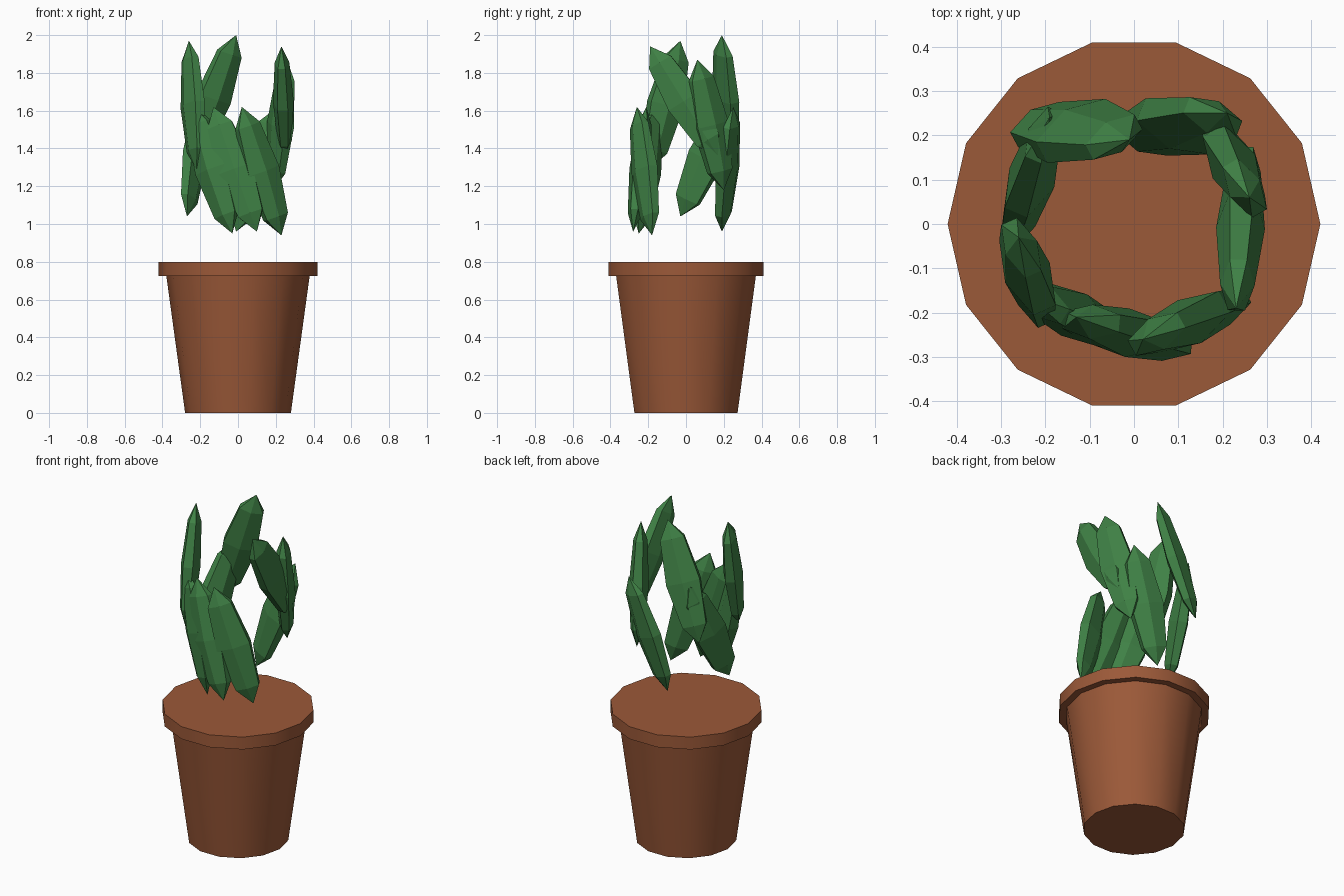
import bpy, bmesh, math
from mathutils import Vector, Matrix

if "Cube" in bpy.data.objects:
    bpy.data.objects.remove(bpy.data.objects["Cube"])


def material(name, rgb):
    m = bpy.data.materials.new(name)
    m.diffuse_color = (*rgb, 1)
    m.use_nodes = True
    m.node_tree.nodes["Principled BSDF"].inputs["Base Color"].default_value = m.diffuse_color
    return m


TERRACOTTA = material("terracotta", (0.33, 0.10, 0.04))
GREEN = material("leaf green", (0.05, 0.22, 0.06))


def add_object(name, bm, mat):
    mesh = bpy.data.meshes.new(name)
    bm.to_mesh(mesh)
    bm.free()
    mesh.materials.append(mat)
    ob = bpy.data.objects.new(name, mesh)
    bpy.context.collection.objects.link(ob)
    return ob


def tapered_drum(name, r_low, r_high, z_low, z_high):
    """14-sided capped drum with smooth sides."""
    bm = bmesh.new()
    bmesh.ops.create_cone(bm, cap_ends=True, segments=14, radius1=r_low,
                          radius2=r_high, depth=z_high - z_low)
    # put a corner on the x axis
    first = bm.verts[:][0].co
    turn = Matrix.Rotation(-math.atan2(first.y, first.x), 4, 'Z')
    bmesh.ops.transform(bm, verts=bm.verts, matrix=Matrix.Translation((0, 0, (z_low + z_high) / 2)) @ turn)
    for f in bm.faces:
        f.smooth = True
    for e in bm.edges:
        e.smooth = e.calc_face_angle(0) < math.radians(40)
    return add_object(name, bm, TERRACOTTA)


def leaf(name, bottom, top, width=0.11, thick=0.055):
    """Flat-faced pointed leaf between two tips, flattened towards the pot axis."""
    a, b = Vector(bottom), Vector(top)
    centre = (a + b) / 2
    along = (b - a).normalized()
    out = Vector((centre.x, centre.y, 0))
    out = (out - along * out.dot(along)).normalized()
    side = along.cross(out)
    bm = bmesh.new()
    bmesh.ops.create_uvsphere(bm, u_segments=6, v_segments=4, radius=1)
    axes = Matrix((side * width, out * thick, along * (b - a).length / 2)).transposed()
    bmesh.ops.transform(bm, verts=bm.verts,
                        matrix=Matrix.Translation(centre) @ axes.to_4x4())
    bmesh.ops.recalc_face_normals(bm, faces=bm.faces)
    return add_object(name, bm, GREEN)


# Pot and rim
tapered_drum("pot_body", 0.28, 0.38, 0.0, 0.73)
tapered_drum("pot_rim", 0.42, 0.42, 0.725, 0.80)

# Ring of leaves, each leaning the same way round
leaves = {
    "front_right_leaf": ((0.23, -0.18, 0.94), (0.02, -0.26, 1.62)),
    "front_leaf": ((0.10, -0.28, 0.96), (-0.13, -0.21, 1.62)),
    "front_left_leaf": ((-0.03, -0.25, 0.95), (-0.24, -0.16, 1.63)),
    "left_upper_leaf": ((-0.22, -0.19, 1.29), (-0.26, -0.03, 1.97)),
    "left_lower_leaf": ((-0.27, -0.03, 1.04), (-0.19, 0.24, 1.66)),
    "back_left_leaf": ((-0.25, 0.23, 1.33), (-0.01, 0.19, 2.00)),
    "back_leaf": ((-0.01, 0.19, 0.96), (0.21, 0.25, 1.62)),
    "back_right_leaf": ((0.19, 0.20, 1.18), (0.26, 0.06, 1.87)),
    "right_leaf": ((0.25, 0.17, 1.36), (0.23, -0.19, 1.94)),
}
for name, (low, high) in leaves.items():
    leaf(name, low, high)
